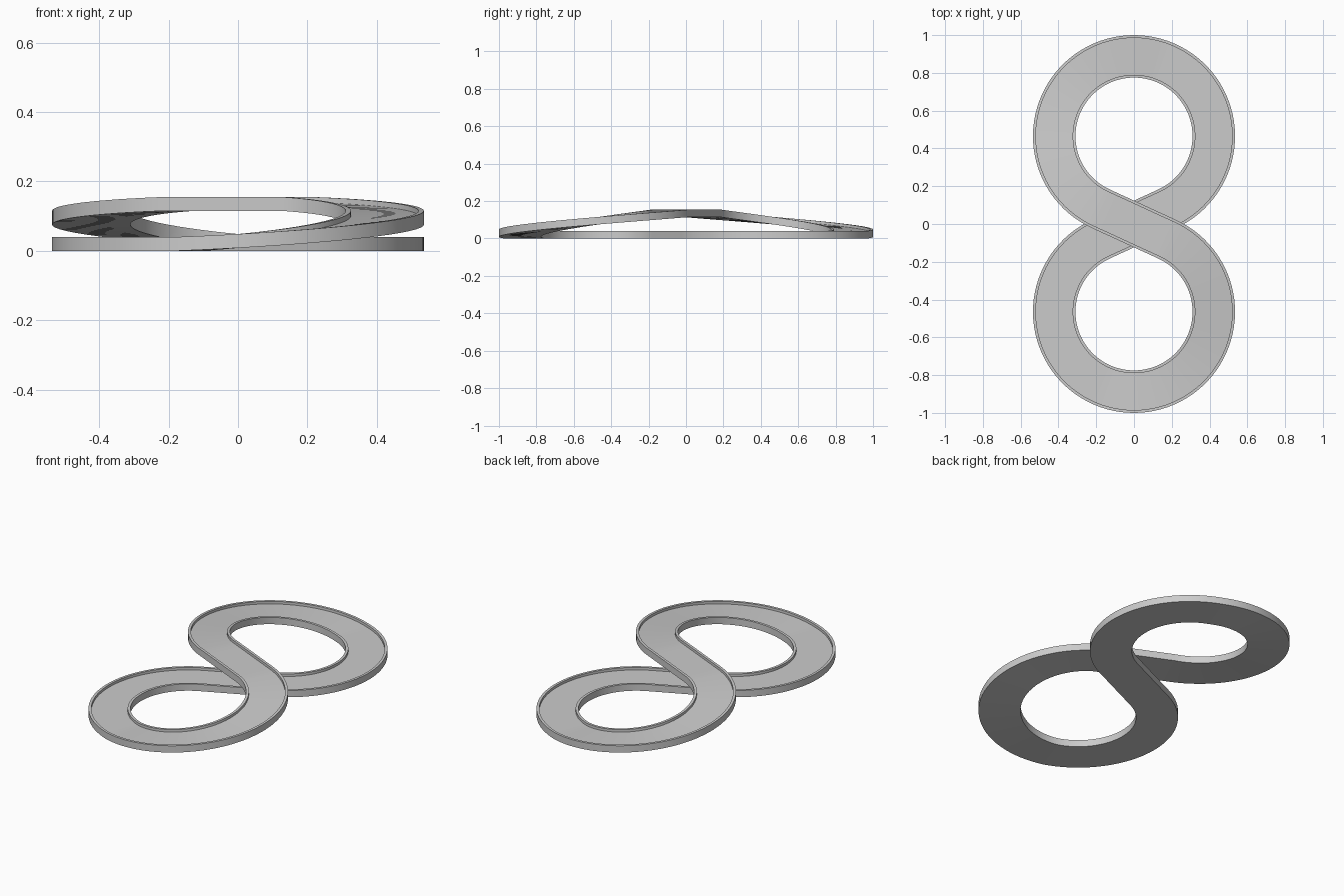
import bpy, bmesh, math
from mathutils import Vector

if "Cube" in bpy.data.objects:
    bpy.data.objects.remove(bpy.data.objects["Cube"])

C, R = 0.465, 0.4225        # lobe centre offset and centreline radius
HALF, LIP = 0.1125, 0.015   # half track width and lip width
H, DEPTH, RISE = 0.04, 0.015, 0.115
ARC, STRAIGHT = 80, 8
tilt = math.asin(R / C)     # angle of the tangent points on the lobes


def height(deg):
    """Bridge ramp: eased climb over the front lobe."""
    t = min(max((deg + 110) / (math.degrees(tilt) + 110), 0), 1)
    return RISE * (0.5 * t + 0.5 * t * t * (3 - 2 * t))


# Half the figure eight: front lobe (anticlockwise), then the bridge straight
half = []
start, end = -math.pi - tilt, tilt
for i in range(ARC + 1):
    a = start + (end - start) * i / ARC
    radial = Vector((math.cos(a), math.sin(a), 0))
    p = Vector((0, -C, 0)) + radial * R
    p.z = height(math.degrees(a))
    half.append((p, radial))


def straight(a, b):
    return [(a[0].lerp(b[0], i / STRAIGHT), a[1].lerp(b[1], i / STRAIGHT))
            for i in range(1, STRAIGHT)]


# Back lobe is the front one turned half a revolution and run in reverse
def turned(s):
    p, n = s
    return Vector((-p.x, -p.y, p.z)), n.copy()


back = [turned(s) for s in reversed(half)]
path = half + straight(half[-1], back[0]) + back + straight(back[-1], half[0])

# Channel cross-section: (sideways, up)
w = HALF - LIP
profile = [(-HALF, 0), (HALF, 0), (HALF, H), (w, H),
           (w, H - DEPTH), (-w, H - DEPTH), (-w, H), (-HALF, H)]

bm = bmesh.new()
rings = [[bm.verts.new(p + n * s + Vector((0, 0, u))) for s, u in profile]
         for p, n in path]
for i, ring in enumerate(rings):
    nxt = rings[(i + 1) % len(rings)]
    for j in range(len(profile)):
        k = (j + 1) % len(profile)
        bm.faces.new((ring[j], ring[k], nxt[k], nxt[j]))
bmesh.ops.recalc_face_normals(bm, faces=bm.faces)
mesh = bpy.data.meshes.new("figure_eight_track")
bm.to_mesh(mesh)
bm.free()

track = bpy.data.objects.new("figure_eight_track", mesh)
bpy.context.collection.objects.link(track)
grey = bpy.data.materials.new("light grey")
grey.diffuse_color = (0.6, 0.6, 0.6, 1)
grey.use_nodes = True
grey.node_tree.nodes["Principled BSDF"].inputs["Base Color"].default_value = grey.diffuse_color
mesh.materials.append(grey)

bpy.context.view_layer.objects.active = track
track.select_set(True)
bpy.ops.object.shade_smooth_by_angle(angle=math.radians(30))
